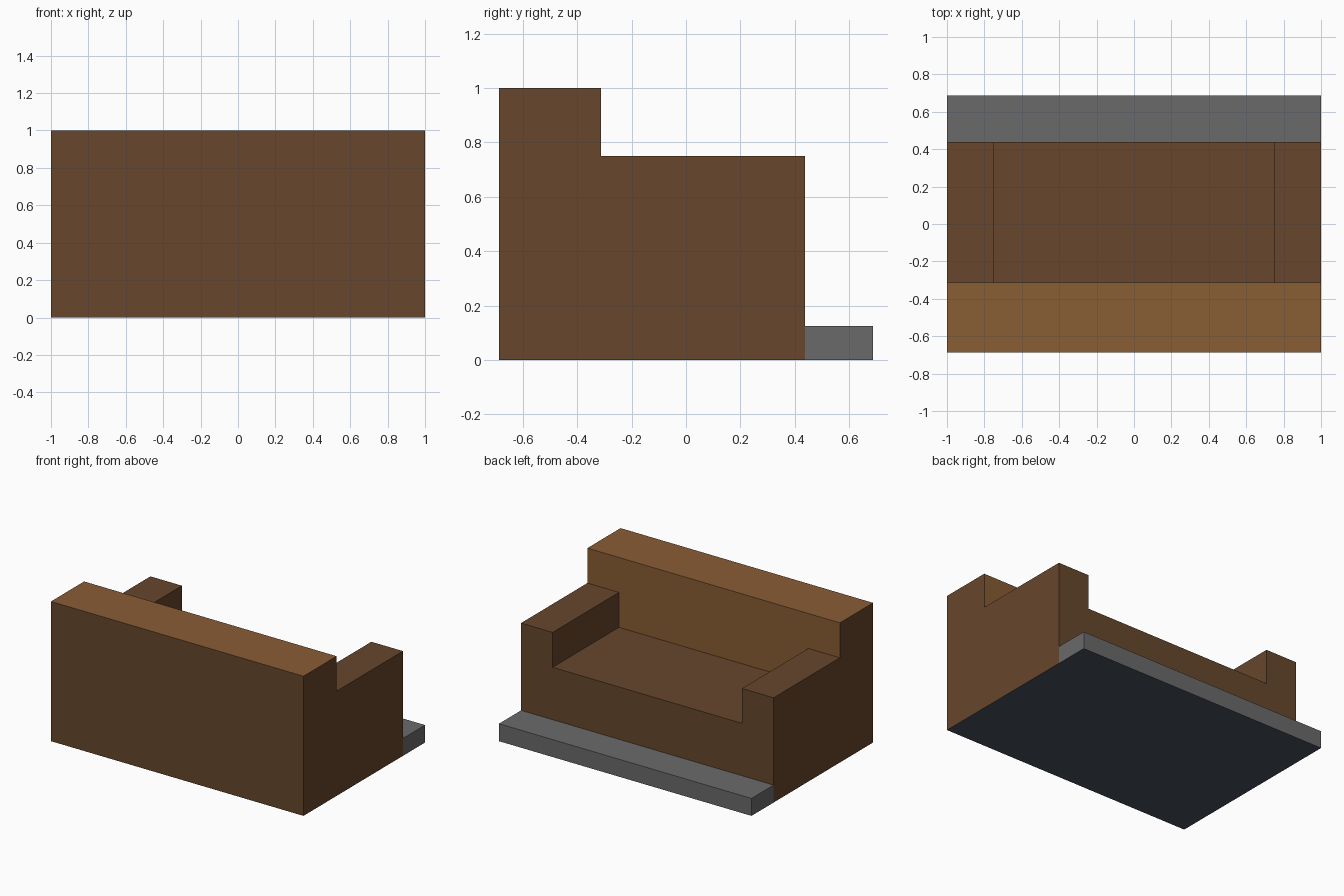
import bpy, bmesh

if "Cube" in bpy.data.objects:
    bpy.data.objects.remove(bpy.data.objects["Cube"])


def material(name, hex_code):
    def lin(c):
        return c / 12.92 if c <= 0.04045 else ((c + 0.055) / 1.055) ** 2.4
    rgb = [lin(int(hex_code[i:i + 2], 16) / 255) for i in (0, 2, 4)]
    m = bpy.data.materials.new(name)
    m.diffuse_color = (*rgb, 1.0)
    m.use_nodes = True
    m.node_tree.nodes["Principled BSDF"].inputs["Base Color"].default_value = m.diffuse_color
    return m


dark_wood = material("dark_wood", "67462C")
light_wood = material("light_wood", "885D34")
stone = material("grey_stone", "6A6A6A")
underside = material("slate_underside", "49505B")


def extrude_profile(name, profile, y0, y1, mats, rule, drop=lambda n: False):
    """Extrude an (x, z) outline along y, dropping hidden faces, colouring by normal."""
    bm = bmesh.new()
    face = bm.faces.new([bm.verts.new((x, y0, z)) for x, z in profile])
    ext = bmesh.ops.extrude_face_region(bm, geom=[face], use_keep_orig=True)
    moved = [v for v in ext["geom"] if isinstance(v, bmesh.types.BMVert)]
    bmesh.ops.translate(bm, verts=moved, vec=(0, y1 - y0, 0))
    bmesh.ops.recalc_face_normals(bm, faces=bm.faces)
    bm.normal_update()
    for f in bm.faces:
        f.material_index = rule(f.normal)
    hidden = [f for f in bm.faces if drop(f.normal)]
    if hidden:
        bmesh.ops.delete(bm, geom=hidden, context='FACES_ONLY')
    mesh = bpy.data.meshes.new(name)
    bm.to_mesh(mesh)
    bm.free()
    for m in mats:
        mesh.materials.append(m)
    ob = bpy.data.objects.new(name, mesh)
    bpy.context.collection.objects.link(ob)
    return ob


def slab(height):
    return [(-1, 0), (1, 0), (1, height), (-1, height)]


def bottom_rule(n):
    return 1 if n.z < -0.5 else 0


BACK, BACK_FRONT, SEAT_FRONT, STEP_FRONT = -0.6875, -0.3125, 0.4375, 0.6875

# Seat and both arms: one U-shaped outline
half = [(1, 0), (1, 0.75), (0.75, 0.75), (0.75, 0.5)]
outline = half + [(-x, z) for x, z in reversed(half)]
extrude_profile("seat_and_arms", outline, BACK_FRONT, SEAT_FRONT,
                [dark_wood, underside], bottom_rule, lambda n: n.y < -0.5)

# Backrest: lighter top and cushion side
extrude_profile("backrest", slab(1.0), BACK, BACK_FRONT,
                [dark_wood, underside, light_wood],
                lambda n: 2 if n.z > 0.5 or n.y > 0.5 else bottom_rule(n))

# Low step along the open side
extrude_profile("foot_step", slab(0.125), SEAT_FRONT, STEP_FRONT,
                [stone, underside], bottom_rule, lambda n: n.y < -0.5)
